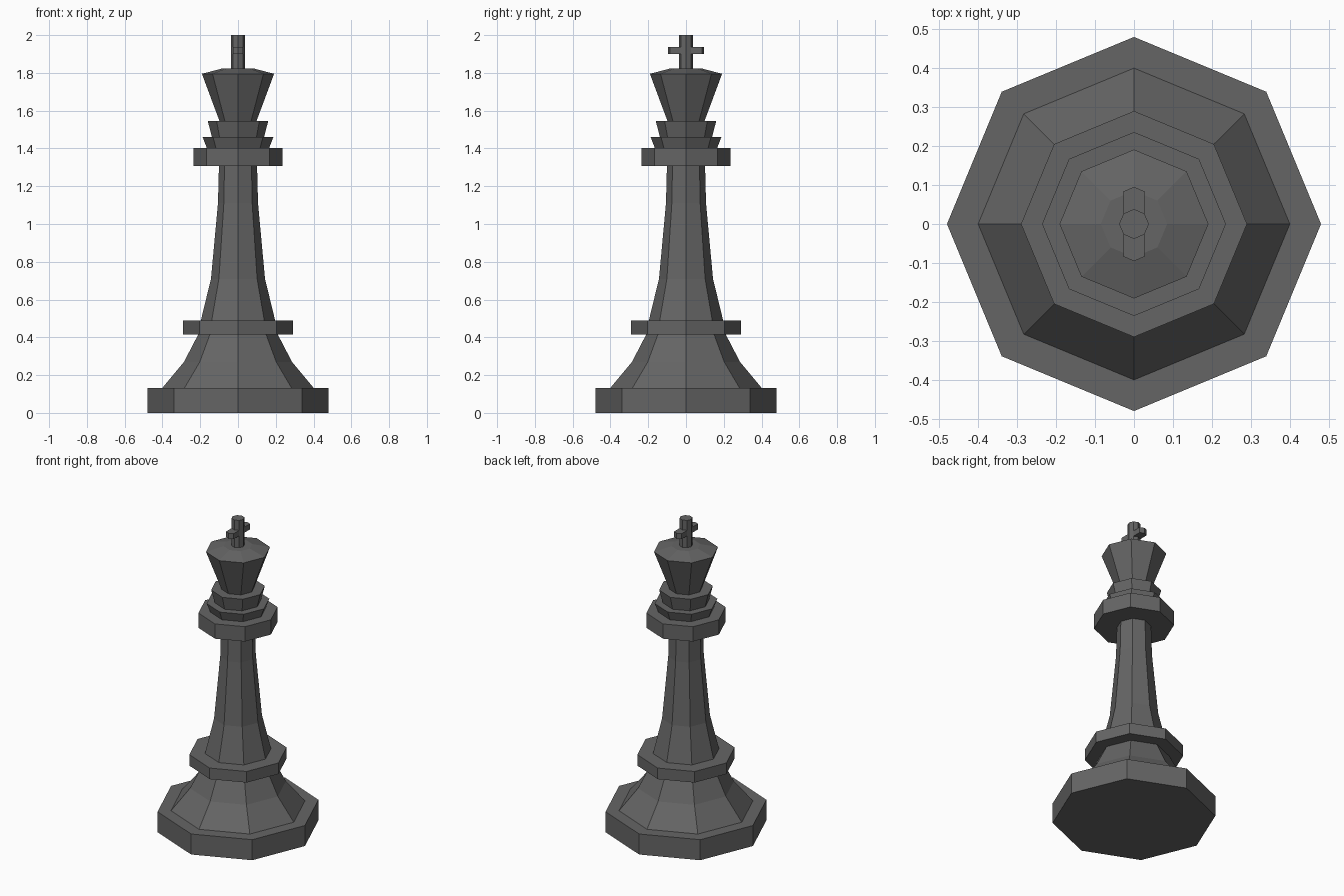
import bpy, bmesh, math

cube = bpy.data.objects.get("Cube")
if cube:
    bpy.data.objects.remove(cube, do_unlink=True)

SIDES = 8

charcoal = bpy.data.materials.new("charcoal_grey")
charcoal.use_nodes = True
colour = (0.13, 0.13, 0.13, 1)
charcoal.diffuse_color = colour
charcoal.node_tree.nodes["Principled BSDF"].inputs["Base Color"].default_value = colour


def lathe(profile, cap_bottom=False, cap_top=False):
    """Turn (radius, height) points into an eight-sided shell."""
    bm = bmesh.new()
    rings = []
    for r, z in profile:
        angles = [math.tau * i / SIDES for i in range(SIDES)]
        rings.append([bm.verts.new((r * math.cos(a), r * math.sin(a), z)) for a in angles])
    for low, high in zip(rings, rings[1:]):
        for i in range(SIDES):
            j = (i + 1) % SIDES
            bm.faces.new((low[i], low[j], high[j], high[i]))
    if cap_bottom:
        bm.faces.new(rings[0][::-1])
    if cap_top:
        bm.faces.new(rings[-1])
    bm.normal_update()
    return bm


def finish(name, bm):
    mesh = bpy.data.meshes.new(name)
    bm.to_mesh(mesh)
    bm.free()
    mesh.materials.append(charcoal)
    bpy.context.collection.objects.link(bpy.data.objects.new(name, mesh))


# Foot and flared skirt
finish("foot", lathe([(0.48, 0), (0.48, 0.133), (0.4, 0.133)], cap_bottom=True))
finish("skirt", lathe([(0.4, 0.133), (0.286, 0.27), (0.21, 0.416)]))

# Lower ring, shaft and collar
finish("lower_ring", lathe([(0.21, 0.416), (0.29, 0.416), (0.29, 0.488), (0.197, 0.488)]))
finish("shaft", lathe([(0.197, 0.488), (0.143, 0.71), (0.106, 1.11), (0.101, 1.306)]))
finish("collar", lathe([(0.101, 1.306), (0.236, 1.306), (0.236, 1.402), (0.165, 1.402)]))

# Two flared neck rings
finish("lower_neck_ring", lathe([(0.165, 1.402), (0.187, 1.46), (0.138, 1.46)]))
finish("upper_neck_ring", lathe([(0.138, 1.46), (0.16, 1.545), (0.098, 1.545)]))

# Head with a shallow sloped cap
finish("head", lathe([(0.098, 1.545), (0.191, 1.795), (0.085, 1.823), (0.038, 1.823)]))

# Finial: post with arms drawn out to the front and back
bm = lathe([(0.038, 1.823), (0.038, 1.9), (0.038, 1.936), (0.038, 2)], cap_top=True)
for side in (-1, 1):
    arm = [f for f in bm.faces
           if f.normal.y * side > 0.8 and 1.9 < f.calc_center_median().z < 1.936]
    out = bmesh.ops.extrude_face_region(bm, geom=arm)["geom"]
    tip = [g for g in out if isinstance(g, bmesh.types.BMVert)]
    bmesh.ops.translate(bm, verts=tip, vec=(0, 0.057 * side, 0))
    bmesh.ops.delete(bm, geom=[f for f in arm if f.is_valid], context='FACES_ONLY')
    bm.normal_update()
finish("finial_cross", bm)
